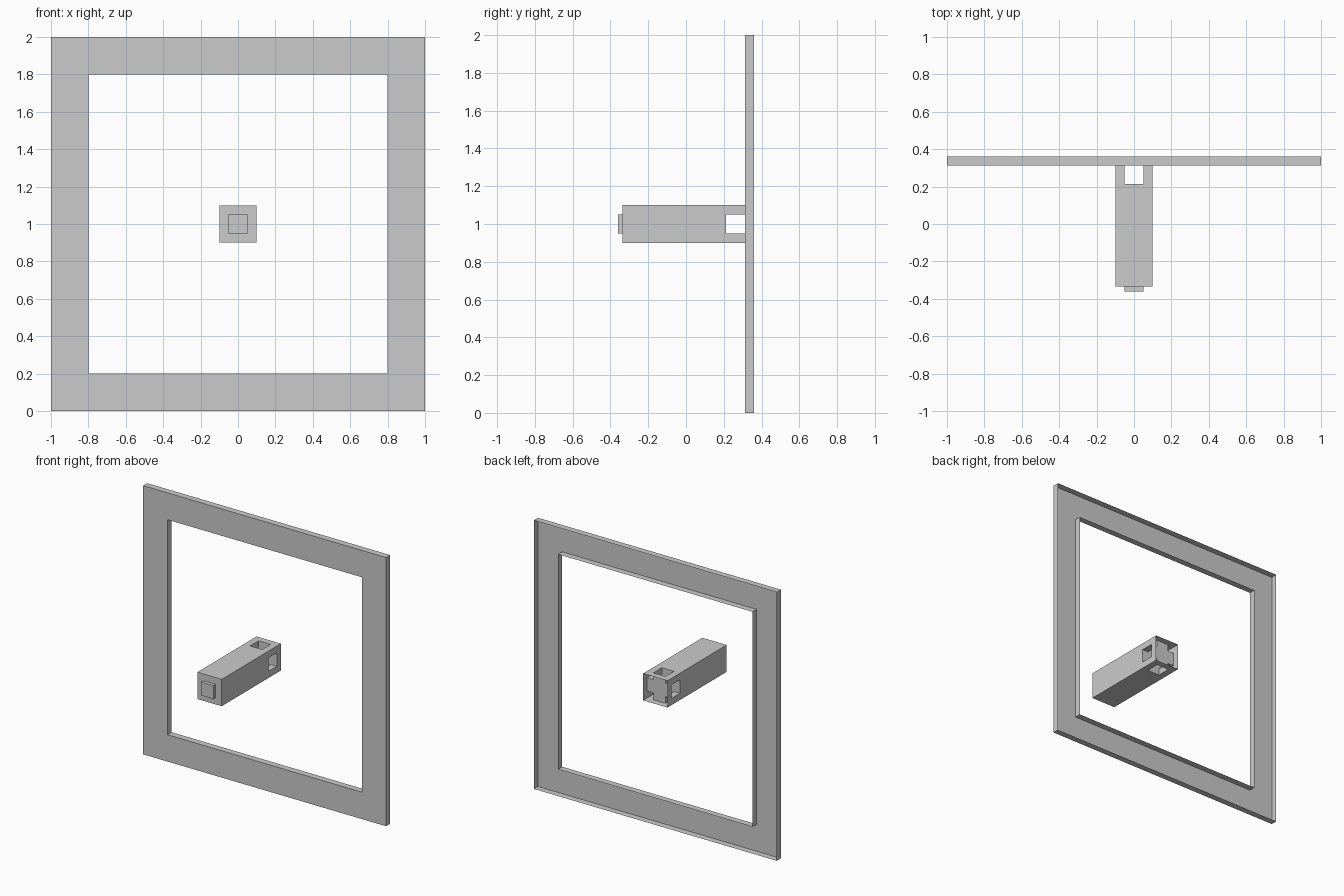
import bpy, bmesh
from math import pi
from mathutils import Matrix, Vector

if "Cube" in bpy.data.objects:
    bpy.data.objects.remove(bpy.data.objects["Cube"])

CZ = 1.0  # height of the shared axis


def square_loops(bm, profile, cap_end=False):
    """Skin square rings given as (half size, y) around the y axis."""
    rings = [[bm.verts.new((sx * h, y, sz * h))
              for sx, sz in ((-1, -1), (1, -1), (1, 1), (-1, 1))] for h, y in profile]
    for a, b in zip(rings, rings[1:]):
        for i in range(4):
            j = (i + 1) % 4
            bm.faces.new((a[i], a[j], b[j], b[i]))
    if cap_end:
        bm.faces.new(rings[-1])


def finish(name, bm):
    bmesh.ops.remove_doubles(bm, verts=bm.verts, dist=0.0005)
    bmesh.ops.recalc_face_normals(bm, faces=bm.faces)
    # make the front-most face point to the front
    front = min(bm.faces, key=lambda f: (round(f.calc_center_median().y, 4), f.normal.y))
    front.normal_update()
    if front.normal.y > 0:
        bmesh.ops.reverse_faces(bm, faces=bm.faces)
    me = bpy.data.meshes.new(name)
    bm.to_mesh(me)
    bm.free()
    ob = bpy.data.objects.new(name, me)
    ob.location.z = CZ
    bpy.context.collection.objects.link(ob)


# Square frame: channel section, open at the back
Y0, Y1 = 0.313, 0.361
bm = bmesh.new()
square_loops(bm, [(1.0, Y1), (1.0, Y0), (0.8, Y0), (0.8, Y1)])
finish("square_frame", bm)

# Centre post: open-backed box with crossing square tunnels and a front stud
R, H = 0.1, 0.05
FRONT, STUD = -0.335, -0.361
HOLE0, HOLE1 = 0.213, 0.313
bm = bmesh.new()
square_loops(bm, [(R, FRONT), (H, FRONT), (H, STUD)], cap_end=True)

xs = [-R, -H, H, R]
ys = [FRONT, HOLE0, HOLE1, Y1]
for k in range(4):
    rot = Matrix.Rotation(k * pi / 2, 3, 'Y')

    def quad(*pts):
        bm.faces.new([bm.verts.new(rot @ Vector(p)) for p in pts])

    # side panel around its window
    for i in range(3):
        for j in range(3):
            if (i, j) != (1, 1):
                quad((xs[i], ys[j], R), (xs[i + 1], ys[j], R),
                     (xs[i + 1], ys[j + 1], R), (xs[i], ys[j + 1], R))
    # tunnel walls running in to the middle
    rim = [(-H, HOLE0), (H, HOLE0), (H, HOLE1), (-H, HOLE1)]
    for (xa, ya), (xb, yb) in zip(rim, rim[1:] + rim[:1]):
        quad((xa, ya, R), (xb, yb, R), (xb, yb, H), (xa, ya, H))

# end walls of the tunnel crossing
for y in (HOLE0, HOLE1):
    bm.faces.new([bm.verts.new((x, y, z))
                  for x, z in ((-H, -H), (H, -H), (H, H), (-H, H))])
finish("centre_post", bm)
